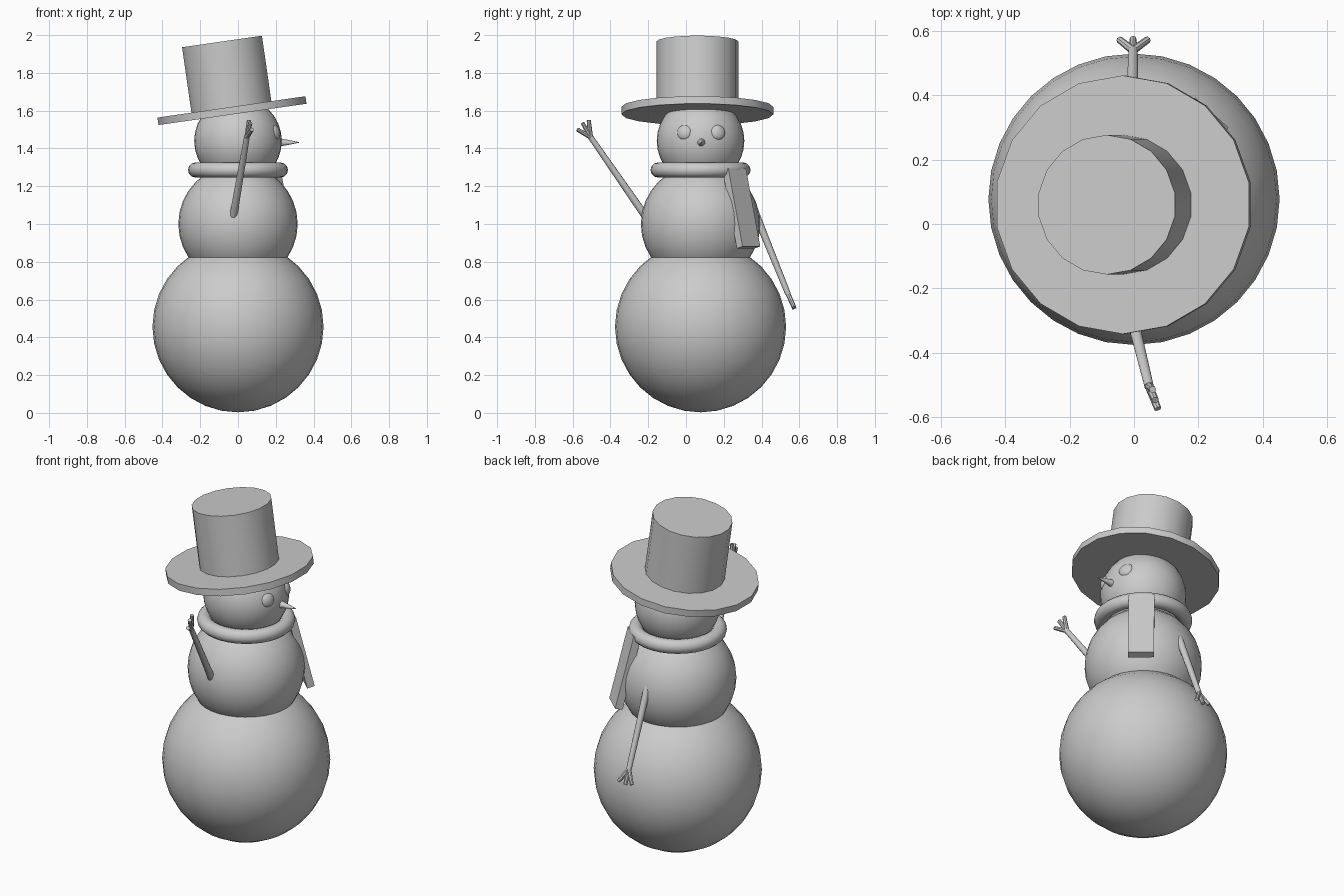
import bpy
from math import radians, cos, sin
from mathutils import Vector, Matrix

if "Cube" in bpy.data.objects:
    bpy.data.objects.remove(bpy.data.objects["Cube"])

CY = 0.077  # depth of the body axis


def finish(name, angle=40):
    ob = bpy.context.object
    ob.name = name
    bpy.ops.object.shade_smooth_by_angle(angle=radians(angle))
    return ob


def ball(name, loc, r, seg=32):
    bpy.ops.mesh.primitive_uv_sphere_add(segments=seg, ring_count=seg // 2, radius=r, location=loc)
    return finish(name, 60)


def rod(name, a, b, r1, r2, seg=10):
    a, b = Vector(a), Vector(b)
    d = b - a
    bpy.ops.mesh.primitive_cone_add(vertices=seg, radius1=r1, radius2=r2, depth=d.length,
                                    location=(a + b) / 2)
    bpy.context.object.rotation_euler = d.to_track_quat('Z', 'Y').to_euler()
    return finish(name)


# stacked snow balls
ball("lower_body", (0, CY, 0.456), 0.453)
ball("upper_body", (0, CY, 1.0), 0.316)
ball("head", (0, CY, 1.44), 0.232)

# face, looking along +x
for side in (-1, 1):
    d = Vector((0.195, side * 0.0875, 0.044))
    eye = ball("eye", Vector((0, CY + 0.003, 1.44)) + d, 0.042, 16)
    eye.scale = (1, 1, 0.6)
    eye.rotation_euler = d.to_track_quat('Z', 'Y').to_euler()
rod("nose", (0.2, CY + 0.004, 1.432), (0.322, CY + 0.004, 1.432), 0.026, 0.002, 12)

# scarf ring and hanging tail
bpy.ops.mesh.primitive_torus_add(location=(0, CY, 1.286), major_radius=0.225, minor_radius=0.04,
                                 major_segments=32, minor_segments=12)
finish("scarf_ring", 60)

ang = radians(48)
out = Vector((cos(ang), sin(ang), 0))
axis = Vector((0, CY, 0))
top = axis + out * 0.24 + Vector((0, 0, 1.29))
low = axis + out * 0.342 + Vector((0, 0, 0.876))
up = (top - low).normalized()
tangent = Vector((-sin(ang), cos(ang), 0))
normal = tangent.cross(up)
bpy.ops.mesh.primitive_cube_add(size=1)
tail = bpy.context.object
tail.name = "scarf_tail"
rot = Matrix((normal, tangent, up)).transposed().to_4x4()
tail.matrix_world = (Matrix.Translation((top + low) / 2) @ rot
                     @ Matrix.Diagonal((0.042, 0.14, (top - low).length, 1)))

# tilted top hat
tilt = radians(-8.2)
hat_axis = Vector((sin(tilt), 0, cos(tilt)))
base = Vector((-0.032, 0.06, 1.60))
for name, r, lo, hi in (("hat_brim", 0.402, -0.02, 0.02), ("hat_crown", 0.217, 0.0, 0.37)):
    bpy.ops.mesh.primitive_cylinder_add(vertices=18, radius=r, depth=hi - lo,
                                        location=base + hat_axis * (lo + hi) / 2,
                                        rotation=(0, tilt, 0))
    finish(name, 30)

# stick arms with three fingers each
arms = {
    "raised": ((-0.028, -0.20, 1.02), (0.047, -0.505, 1.46),
               ((0.074, -0.575, 1.50), (0.066, -0.548, 1.535), (0.058, -0.515, 1.55))),
    "lowered": ((-0.005, 0.35, 1.10), (-0.003, 0.54, 0.63),
                ((-0.045, 0.573, 0.56), (-0.003, 0.575, 0.55), (0.042, 0.573, 0.56))),
}
for name, (shoulder, wrist, tips) in arms.items():
    rod(name + "_arm", shoulder, wrist, 0.021, 0.015)
    for tip in tips:
        rod(name + "_finger", wrist, tip, 0.013, 0.011, 8)
